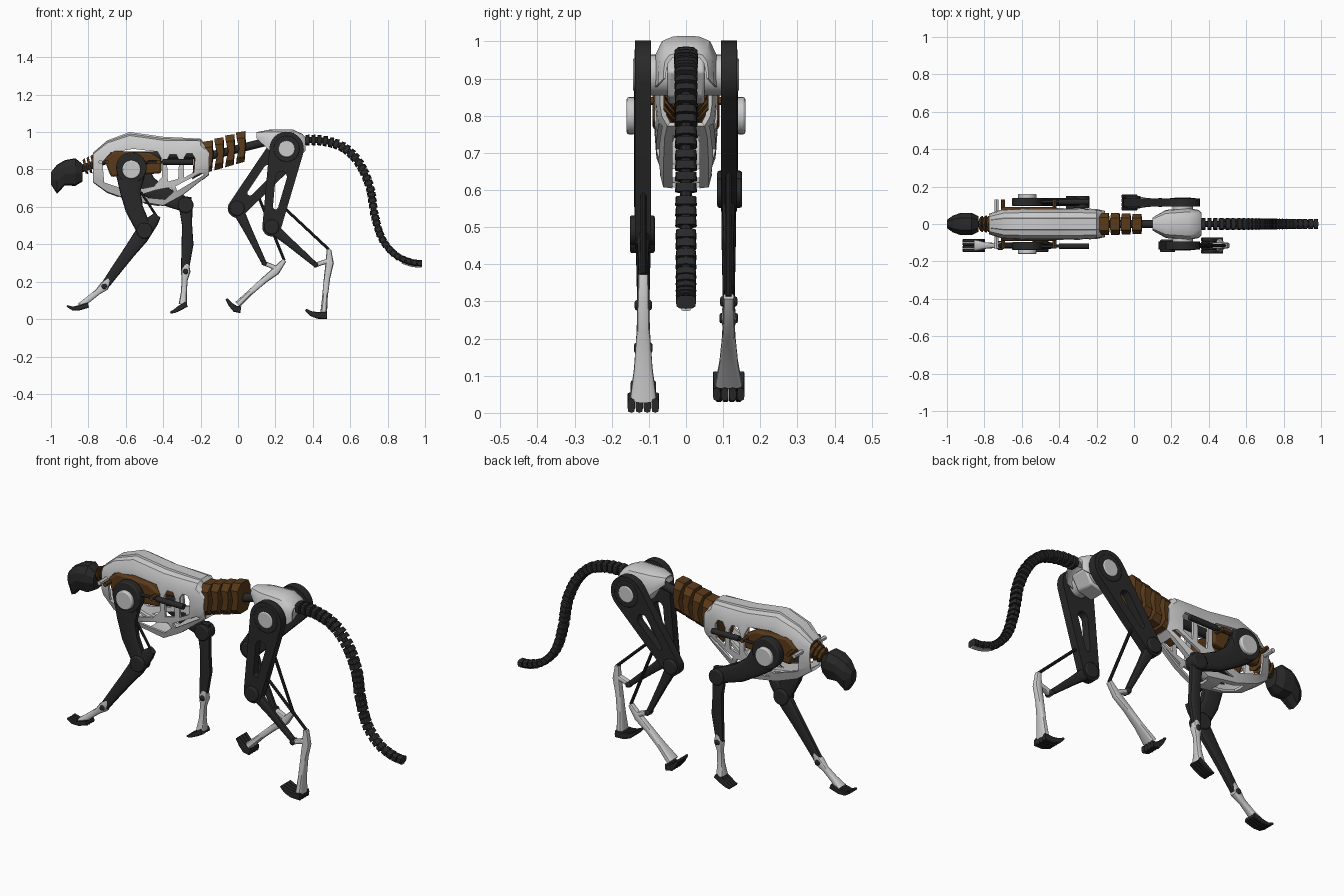
import bpy, bmesh, math
from mathutils import Vector

if "Cube" in bpy.data.objects:
    bpy.data.objects.remove(bpy.data.objects["Cube"])


def material(name, rgb):
    m = bpy.data.materials.new(name)
    m.diffuse_color = (*rgb, 1)
    m.use_nodes = True
    m.node_tree.nodes["Principled BSDF"].inputs["Base Color"].default_value = m.diffuse_color
    return m


BLACK = material("black", (0.022, 0.022, 0.022))
BROWN = material("brown", (0.1, 0.042, 0.01))


def skin(name, rings, mat=None, caps=True):
    bm = bmesh.new()
    vs = [[bm.verts.new(p) for p in r] for r in rings]
    n = len(rings[0])
    for a, b in zip(vs, vs[1:]):
        for i in range(n):
            bm.faces.new((a[i], a[(i + 1) % n], b[(i + 1) % n], b[i]))
    if caps:
        bm.faces.new(vs[0])
        bm.faces.new(vs[-1])
    bmesh.ops.recalc_face_normals(bm, faces=bm.faces)
    me = bpy.data.meshes.new(name)
    bm.to_mesh(me)
    bm.free()
    ob = bpy.data.objects.new(name, me)
    bpy.context.collection.objects.link(ob)
    if mat:
        me.materials.append(mat)
    return ob


def prism(name, pts, y0, y1, mat=None, bevel=0.0):
    ob = skin(name, [[(x, y, z) for x, z in pts] for y in (y0, y1)], mat)
    if bevel:
        m = ob.modifiers.new("bevel", 'BEVEL')
        m.width, m.segments, m.limit_method = bevel, 2, 'ANGLE'
    return ob


def rod(name, p0, p1, r0, mat=None, r1=None, n=24):
    p0, p1 = Vector(p0), Vector(p1)
    q = (p1 - p0).to_track_quat('Z', 'Y')
    ring = [q @ Vector((math.cos(2 * math.pi * i / n), math.sin(2 * math.pi * i / n), 0)) for i in range(n)]
    return skin(name, [[p0 + v * r0 for v in ring], [p1 + v * (r1 or r0) for v in ring]], mat)


def limb(name, st, y, mat=None, n=16, e=0.6):
    """Rounded-box loft along stations (x, z, in-plane radius, half width)."""
    rings = []
    for i, (x, z, r, h) in enumerate(st):
        a, b = st[max(i - 1, 0)], st[min(i + 1, len(st) - 1)]
        t = Vector((b[0] - a[0], b[1] - a[1])).normalized()
        ring = []
        for k in range(n):
            c, s = math.cos(2 * math.pi * k / n), math.sin(2 * math.pi * k / n)
            u, v = math.copysign(abs(c) ** e, c) * r, math.copysign(abs(s) ** e, s) * h
            ring.append((x - t.y * u, y + v, z + t.x * u))
        rings.append(ring)
    return skin(name, rings, mat)


def strap(a, ra, b, rb, n=14):
    """Outline around two circles."""
    d = Vector((b[0] - a[0], b[1] - a[1]))
    th, phi = math.atan2(d.y, d.x), math.acos((ra - rb) / d.length)
    pts = []
    for c, r, s, e in ((a, ra, th + phi, th + 2 * math.pi - phi), (b, rb, th - phi, th + phi)):
        for i in range(n + 1):
            w = s + (e - s) * i / n
            pts.append((c[0] + r * math.cos(w), c[1] + r * math.sin(w)))
    return pts


def loft(name, st, half, mat=None, caps=True):
    """Mirrored section swept along x; stations (x, top, bottom, half width)."""
    prof = half + [(-a, b) for a, b in reversed(half) if a > 0]
    return skin(name, [[(x, a * h, bo + (to - bo) * b) for a, b in prof] for x, to, bo, h in st], mat, caps)


def cut(ob, cutter):
    m = ob.modifiers.new("cut", 'BOOLEAN')
    m.operation, m.object, m.solver = 'DIFFERENCE', cutter, 'EXACT'
    bpy.context.view_layer.objects.active = ob
    bpy.ops.object.modifier_apply(modifier="cut")
    bpy.data.objects.remove(cutter)


def thicken(ob, t):
    m = ob.modifiers.new("thick", 'SOLIDIFY')
    m.thickness, m.offset = t, -1
    bpy.context.view_layer.objects.active = ob
    bpy.ops.object.modifier_apply(modifier="thick")


def turn(st, piv, ang, to):
    c, s = math.cos(ang), math.sin(ang)
    return [(to[0] + (p[0] - piv[0]) * c - (p[1] - piv[1]) * s,
             to[1] + (p[0] - piv[0]) * s + (p[1] - piv[1]) * c, *p[2:]) for p in st]


def lerp(a, b, t):
    return (a[0] + (b[0] - a[0]) * t, a[1] + (b[1] - a[1]) * t)


# Head and neck
loft("head", [(-1.0, .785, .72, .022), (-.968, .825, .67, .045), (-.925, .85, .715, .06), (-.87, .86, .712, .06),
              (-.832, .83, .735, .042)],
     [(0, 1), (.55, .98), (.95, .75), (1, .45), (.7, .06), (0, 0)], BLACK)
for i in range(4):
    x, z = -.823 + .022 * i, .815 + .007 * i
    rod("neck_vertebra", (x, 0, z), (x + .013, 0, z + .003), .036 + .003 * i, BROWN, .044 + .003 * i, 8)
rod("neck_core", (-.85, 0, .80), (-.7, 0, .85), .02, BLACK)

# Rib cage shell with side windows and belly slot
cage = loft("rib_cage", [(-.775, .89, .73, .055), (-.70, .955, .675, .08), (-.58, 1.0, .63, .085), (-.40, .975, .60, .085),
                         (-.30, .97, .655, .085), (-.20, .965, .735, .08), (-.155, .91, .77, .07)],
            [(0, 1), (.36, 1), (.39, .975), (.72, .95), (.93, .84), (1, .65), (1, .42), (.93, .2), (.72, .02), (0, 0)],
            caps=False)
thicken(cage, .014)
for w in ([(-.715, .73), (-.725, .84), (-.68, .89), (-.56, .91), (-.43, .895), (-.405, .85), (-.405, .76), (-.45, .71), (-.58, .685)],
          [(-.375, .735), (-.38, .85), (-.365, .88), (-.33, .88), (-.315, .85), (-.32, .75)],
          [(-.29, .755), (-.29, .86), (-.275, .885), (-.245, .885), (-.23, .86), (-.235, .785)],
          [(-.55, .655), (-.44, .69), (-.36, .705), (-.345, .68), (-.39, .64)],
          [(-.325, .685), (-.335, .71), (-.20, .78), (-.18, .772)]):
    cut(cage, prism("window_cutter", w, -.2, .2))
for a, b in ((-.64, -.5), (-.42, -.19)):
    cut(cage, prism("belly_cutter", [(a, .5), (b, .5), (b, .79), (a, .79)], -.036, .036))
rod("spine_core", (-.76, 0, .87), (-.15, 0, .88), .022, BLACK)
rod("waist_core", (-.16, 0, .87), (.2, 0, .96), .022, BLACK)

# Waist vertebrae
for i in range(6):
    cx, cz, k = -.215 + .058 * i, .842 + .0165 * i, 1 - .03 * i
    if i == 0:
        pts = [(-.02, .03), (.02, .04), (.025, -.07), (-.03, -.10)]
    else:
        pts = [(-.028, .085), (.022, .092), (.026, .02), (.018, -.072), (-.028, -.085), (-.012, 0)]
    if i < 5:
        rings = []
        for y, s in ((-.062, .62), (-.035, 1), (.035, 1), (.062, .62)):
            rings.append([(cx + p[0] * (.6 + .4 * s) * 1.0, y * k, cz + .005 + p[1] * s) for p in pts])
        skin("waist_vertebra", rings, BROWN)

# Pelvis
pel = loft("pelvis", [(.10, 1.0, .965, .035), (.17, 1.013, .90, .075), (.29, 1.015, .875, .086), (.345, .99, .885, .075),
                      (.362, .97, .90, .06)],
           [(0, 1), (.4, .99), (.75, .9), (.95, .65), (1, .3), (1, 0), (.93, 0), (.88, .3), (.8, .6), (.6, .8), (0, .88)])
rod("hip_motor", (.26, -.095, .91), (.26, .095, .91), .055)
prism("pelvis_block", [(.16, .93), (.30, .96), (.34, .92), (.30, .85), (.22, .83)], -.05, .05, None, .008)

# Tail: smooth path sampled evenly, one block per vertebra
P = [(.25, .955), (.36, .957), (.465, .952), (.57, .914), (.65, .83), (.705, .705), (.73, .56), (.77, .43), (.84, .345),
     (.92, .307), (.993, .298), (1.06, .295)]
path = []
for p0, p1, p2, p3 in zip(P, P[1:], P[2:], P[3:]):
    for j in range(20):
        t = j / 20
        path.append(Vector([.5 * (2 * b + (c - a) * t + (2 * a - 5 * b + 4 * c - d) * t * t + (3 * b - a - 3 * c + d) * t ** 3)
                            for a, b, c, d in zip(p0, p1, p2, p3)]))
limb("tail_core", [(p.x, p.y, .016, .016) for p in path[::3]], 0, BLACK, 8, 1)
N, acc, total = 33, 0, sum((b - a).length for a, b in zip(path, path[1:]))
samples, step = [], total / 33
for a, b in zip(path, path[1:]):
    if acc >= len(samples) * step:
        samples.append((a, (b - a).normalized()))
    acc += (b - a).length
for i, (p, t) in enumerate(samples[:N]):
    q, r = p + t * step * .74, .03 - .012 * i / N
    limb("tail_vertebra", [(p.x, p.y, r * .9, .031 - .006 * i / N), (q.x, q.y, r, .033 - .006 * i / N)], 0, BLACK, 12)
limb("tail_underside", [(p.x - .018 * .2, p.y - .02, .004, .012) for p in path[150::4]], 0)

# Legs: s = -1 is the near side, s = +1 the far side
SH, HIP = (-.57, .81), (.26, .91)
for s in (-1, 1):
    near, y = s < 0, s * .115
    side = "right_" if near else "left_"

    def disc(name, c, r, a, b, mat=BLACK):
        ob = rod(side + name, (c[0], s * a, c[1]), (c[0], s * b, c[1]), r, mat, n=32)
        m = ob.modifiers.new("bevel", 'BEVEL')
        m.width, m.segments, m.limit_method = .006, 2, 'ANGLE'

    # Shoulder mount, actuator and brown chest plate
    prism(side + "chest_plate", [(-.715, .855), (-.66, .90), (-.47, .89), (-.41, .855), (-.41, .78), (-.68, .76)],
          s * .045, s * .09, BROWN, .012)
    for x in (-.735, -.70, -.425):
        rod(side + "chest_post", (x, s * .06, .84), (x, s * .132, .84), .011, None if x < -.72 else BROWN, n=12)
    rod(side + "actuator", (-.40, s * .118, .84), (-.24, s * .118, .84), .015, BLACK, n=16)
    rod(side + "actuator_shaft", (-.52, s * .118, .838), (-.40, s * .118, .84), .008, BLACK, n=12)
    disc("shoulder_disc", SH, .082, .095, .14)
    disc("shoulder_cap", (-.57, .80), .05, .135, .16, None)

    # Front leg
    elbow = (-.50, .472) if near else (-.28, .61)
    arm = [(-.57, .83, .06, .02), (-.575, .76, .075, .022), (-.575, .68, .055, .022), (-.555, .59, .048, .022), (-.505, .485, .042, .02)]
    limb(side + "upper_arm", arm if near else turn(arm, SH, .761, SH), s * .118, BLACK)
    disc("elbow_disc", elbow, .042, .084, .151)
    if near:
        fore = [(-.43, .555, .02, .016), (-.455, .525, .032, .018), (-.52, .44, .042, .02), (-.58, .36, .034, .018),
                (-.65, .265, .028, .016), (-.715, .175, .022, .016)]
        paw = [(-.69, .215, .012, .016), (-.715, .175, .026, .02), (-.75, .145, .016, .014), (-.80, .105, .016, .018), (-.845, .068, .018, .03)]
        toe = [(-.80, .075, .014), (-.85, .06, .014), (-.885, .057, .01), (-.914, .07, .005)]
        tendon = ((-.52, .68), (-.435, .55))
    else:
        fore = [(-.275, .655, .026, .016), (-.28, .60, .036, .018), (-.272, .50, .027, .02), (-.27, .40, .032, .018),
                (-.28, .30, .024, .016), (-.285, .245, .02, .016)]
        paw = [(-.275, .295, .014, .016), (-.28, .255, .026, .02), (-.285, .21, .016, .014), (-.29, .14, .016, .018), (-.295, .08, .022, .03)]
        toe = [(-.275, .08, .014), (-.31, .06, .014), (-.34, .042, .01), (-.362, .034, .005)]
        tendon = ((-.40, .71), (-.29, .65))
    limb(side + "forearm", fore, y, BLACK)
    limb(side + "front_paw", paw, y)
    disc("wrist_pin", (paw[1][0], paw[1][1]), .014, .09, .14, BLACK)
    rod(side + "arm_tendon", (tendon[0][0], y, tendon[0][1]), (tendon[1][0], y, tendon[1][1]), .007, BLACK, n=10)
    for k in range(4):
        limb(side + "front_toe", [(*p, .0085) for p in toe], y + (k - 1.5) * .0175, BLACK, 8)

    # Hind leg
    knee = (.18, .492) if near else (-.005, .592)
    ankle = (.415, .29) if near else (.14, .30)
    thigh = prism(side + "thigh", strap(HIP, .092, knee, .05), s * .094, s * .137, BLACK)
    cut(thigh, prism("thigh_cutter", strap(lerp(HIP, knee, .36), .03, lerp(HIP, knee, .74), .014), s * .05, s * .2))
    disc("hip_cap", HIP, .045, .13, .143, None)
    disc("hip_ring", HIP, .07, .13, .139)
    disc("knee_disc", knee, .04, .084, .151)
    mid = lerp(knee, ankle, .4)
    limb(side + "shin", [(*knee, .032, .02), (*mid, .022, .014), (*ankle, .013, .012)], y, BLACK)
    foot = [(.486, .372, .012, .014), (.49, .30, .022, .016), (.476, .22, .017, .018), (.465, .12, .015, .025), (.458, .03, .018, .037)]
    link = [(.495, .315, .014, .014), (.445, .30, .012, .016), (.405, .285, .012, .016)]
    if not near:
        foot, link = (turn(q, (.415, .29), -.733, ankle) for q in (foot, link))
    limb(side + "hind_foot", foot, y)
    limb(side + "ankle_link", link, y)
    disc("ankle_pin", ankle, .014, .092, .138)
    top = lerp(HIP, knee, .72)
    rod(side + "leg_tendon", (top[0] + .03, y, top[1]), (foot[0][0], y, foot[0][1]), .008, BLACK, n=10)
    toe = ([(.475, .02, .02), (.425, .02, .018), (.39, .03, .013), (.362, .05, .006)] if near else
           [(.015, .05, .018), (-.015, .055, .018), (-.04, .078, .012), (-.062, .108, .006)])
    for k in range(4):
        limb(side + "hind_toe", [(*p, .0105) for p in toe], y + (k - 1.5) * .0215, BLACK, 8)

# Smooth shading on rounded parts, flat on faceted ones
bpy.ops.object.select_all(action='DESELECT')
for ob in bpy.context.scene.objects:
    if ob.name.split(".")[0] not in ("head", "neck_vertebra", "waist_vertebra"):
        ob.select_set(True)
        bpy.context.view_layer.objects.active = ob
bpy.ops.object.shade_smooth_by_angle(angle=math.radians(30))
